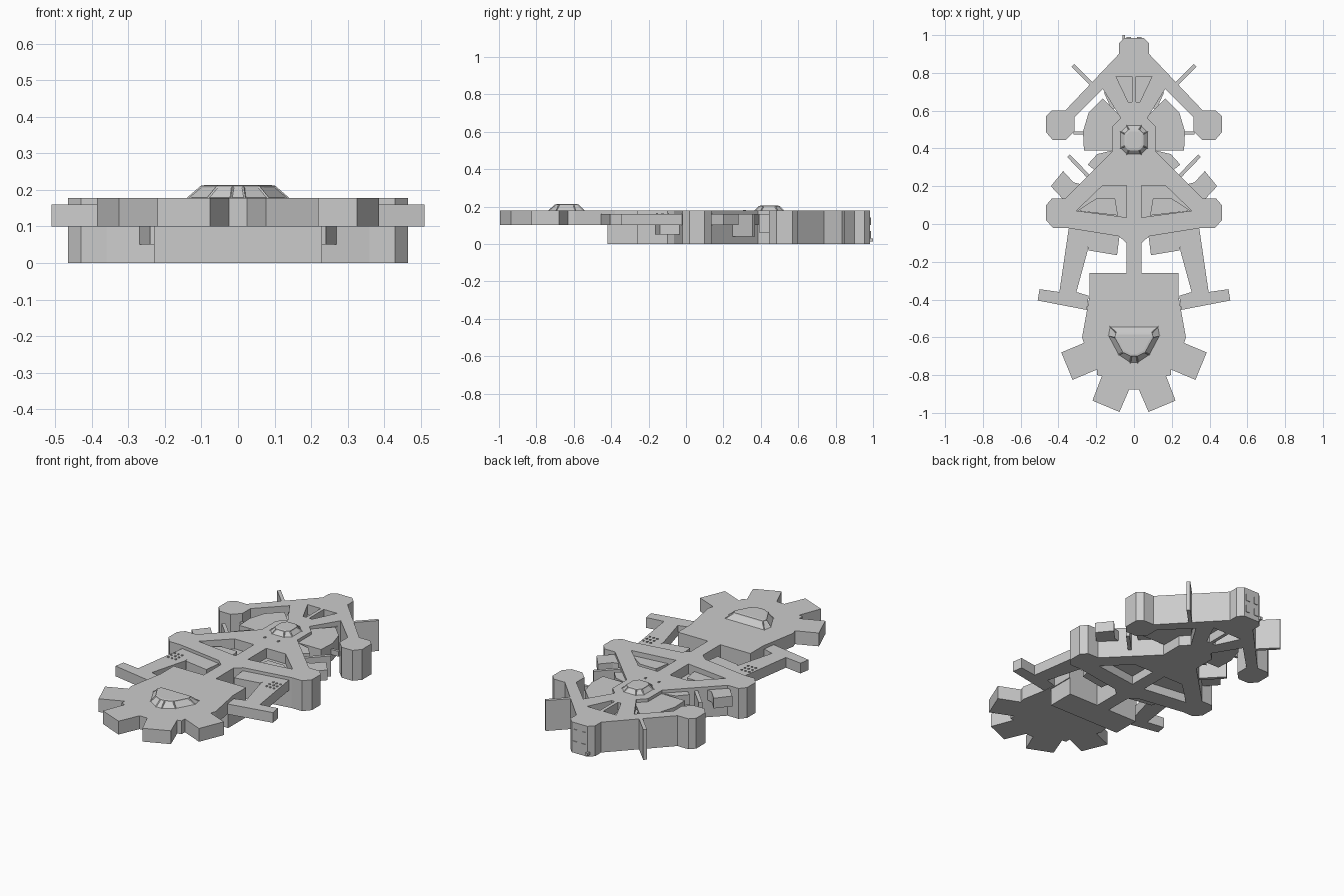
import bpy, bmesh, math

if "Cube" in bpy.data.objects:
    bpy.data.objects.remove(bpy.data.objects["Cube"])

GREY = bpy.data.materials.new("hull_grey")
GREY.diffuse_color = (0.6, 0.6, 0.6, 1)
GREY.use_nodes = True
GREY.node_tree.nodes["Principled BSDF"].inputs["Base Color"].default_value = GREY.diffuse_color
TOP = 0.178   # upper deck height
MID = 0.16    # lower deck height
LOW = 0.10    # underside of the raised parts


def flip(loop):
    return [(-x, y) for x, y in reversed(loop)]


def whole(half):
    """Close a right-hand half outline with its mirror image."""
    return half + flip(half)


def rect(x0, x1, y0, y1):
    return [(x0, y0), (x1, y0), (x1, y1), (x0, y1)]


def bar(a, b, w):
    """Rectangle of width w along the line a-b."""
    dx, dy = b[0] - a[0], b[1] - a[1]
    k = w / 2 / math.hypot(dx, dy)
    nx, ny = -dy * k, dx * k
    return [(a[0] + nx, a[1] + ny), (a[0] - nx, a[1] - ny),
            (b[0] - nx, b[1] - ny), (b[0] + nx, b[1] + ny)]


def plate(name, loops, z0, z1):
    """Extrude filled outlines; inner loops become holes."""
    cu = bpy.data.curves.new(name, 'CURVE')
    cu.dimensions = '2D'
    cu.fill_mode = 'BOTH'
    cu.extrude = (z1 - z0) / 2
    for loop in loops:
        sp = cu.splines.new('POLY')
        sp.points.add(len(loop) - 1)
        for p, (x, y) in zip(sp.points, loop):
            p.co = (x, y, 0, 1)
        sp.use_cyclic_u = True
        sp.use_smooth = False
    cu.materials.append(GREY)
    ob = bpy.data.objects.new(name, cu)
    ob.location.z = (z0 + z1) / 2
    bpy.context.collection.objects.link(ob)
    bpy.ops.object.select_all(action='DESELECT')
    bpy.context.view_layer.objects.active = ob
    ob.select_set(True)
    bpy.ops.object.convert(target='MESH')
    return ob


def pair(name, loop, z0, z1):
    return plate(name, [loop, flip(loop)], z0, z1)


def dome(name, base, upper, z0, z1):
    """Faceted cap with recessed windows on its sloping sides."""
    bm = bmesh.new()
    lo = [bm.verts.new((x, y, z0)) for x, y in base]
    hi = [bm.verts.new((x, y, z1)) for x, y in upper]
    n = len(lo)
    sides = [bm.faces.new((lo[i], lo[(i + 1) % n], hi[(i + 1) % n], hi[i])) for i in range(n)]
    roof = bm.faces.new(hi)
    bm.faces.new(lo[::-1])
    bmesh.ops.recalc_face_normals(bm, faces=bm.faces)
    bmesh.ops.inset_individual(bm, faces=sides, thickness=0.006, depth=-0.003)
    bmesh.ops.inset_individual(bm, faces=[roof], thickness=0.012, depth=0.002)
    me = bpy.data.meshes.new(name)
    bm.to_mesh(me)
    bm.free()
    me.materials.append(GREY)
    bpy.context.collection.objects.link(bpy.data.objects.new(name, me))


# Main truss: rear chevron, hub, middle triangle and spine
frame = whole([(0.05, 0.985), (0.08, 0.955), (0.08, 0.90), (0.365, 0.60), (0.435, 0.60),
               (0.465, 0.57), (0.465, 0.485), (0.43, 0.445), (0.36, 0.445), (0.315, 0.49),
               (0.315, 0.565), (0.165, 0.715), (0.07, 0.56), (0.115, 0.515), (0.115, 0.385),
               (0.365, 0.135), (0.435, 0.135), (0.465, 0.10), (0.465, 0.02), (0.43, -0.02),
               (0.36, -0.02), (0.08, -0.065), (0.04, -0.10), (0.04, -0.30)])
mid_hole = [(0.04, 0.205), (0.165, 0.205), (0.305, 0.07), (0.04, 0.035)]
rear_hole = [(0.01, 0.78), (0.095, 0.78), (0.03, 0.645), (0.01, 0.645)]
plate("main_truss", [frame, mid_hole, flip(mid_hole), rear_hole, flip(rear_hole)], 0, TOP)
pair("middle_recess_floor", mid_hole, 0.05, 0.12)
pair("middle_recess_step", [(0.10, 0.135), (0.20, 0.135), (0.30, 0.07), (0.085, 0.045)], 0.11, 0.15)
pair("rear_recess_floor", rear_hole, 0.05, 0.12)

# Front deck with its ring of square lobes
deck = whole([(0.235, -0.26), (0.235, -0.38), (0.275, -0.60), (0.265, -0.63),
              (0.325, -0.635), (0.385, -0.68), (0.325, -0.825), (0.195, -0.77),
              (0.195, -0.80), (0.17, -0.805), (0.22, -0.935), (0.077, -0.995), (0.025, -0.875)])
# straight outer lobe edge
deck = [p for p in deck if abs(p[0]) != 0.325 or p[1] < -0.7]
plate("front_deck", [deck], LOW, TOP)
plate("underside_block", [rect(-0.23, 0.23, -0.42, -0.26)], 0, LOW)

# Side arms with feet, and the blocks between them and the spine
pair("side_arm", [(0.25, -0.03), (0.345, -0.02), (0.395, -0.36), (0.50, -0.345), (0.51, -0.405),
                  (0.25, -0.455), (0.24, -0.38), (0.305, -0.36), (0.245, -0.14)], LOW, MID)
pair("inner_block", [(0.075, -0.05), (0.09, -0.165), (0.24, -0.14), (0.27, -0.03)], 0.05, MID)

# Rear wing panels and their links to the pods
pair("wing_panel", [(0.05, 0.39), (0.265, 0.39), (0.27, 0.49), (0.24, 0.59), (0.165, 0.665),
                    (0.05, 0.55)], 0.06, MID)
pair("pod_link", rect(0.26, 0.32, 0.475, 0.49), LOW, 0.13)
pair("slat", bar((0.11, 0.61), (0.15, 0.70), 0.02), 0.06, 0.15)

# Boxes and fins along the middle triangle and rear chevron
pair("outer_box", [(0.24, 0.20), (0.34, 0.12), (0.37, 0.125), (0.44, 0.20), (0.375, 0.28), (0.32, 0.22)], LOW, MID)
pair("hub_box", [(0.12, 0.30), (0.19, 0.27), (0.245, 0.315), (0.195, 0.37), (0.11, 0.39)], LOW, MID)
pair("middle_fin", bar((0.22, 0.23), (0.347, 0.362), 0.02), 0.04, MID)
pair("rear_fin", bar((0.21, 0.725), (0.323, 0.84), 0.02), 0, TOP)

# Front bridge dome and hub dome
base = whole([(0.13, -0.54), (0.14, -0.59), (0.085, -0.695), (0.02, -0.738)])
upper = whole([(0.095, -0.575), (0.102, -0.60), (0.058, -0.68), (0.015, -0.70)])
dome("bridge_dome", base, upper, TOP, 0.211)


def octagon(rx, ry, c):
    return whole([(rx - c, 0.445 + ry), (rx, 0.445 + ry - c),
                  (rx, 0.445 - ry + c), (rx - c, 0.445 - ry)])


dome("hub_dome", octagon(0.075, 0.08, 0.035), octagon(0.05, 0.055, 0.022), TOP, 0.203)

# Small fittings: vents on the arms, hub studs, stern ports and stern lamp
vents = [rect(0.29 + 0.024 * i, 0.299 + 0.024 * i, -0.10 - 0.03 * j, -0.091 - 0.03 * j)
         for i in range(3) for j in range(3)]
plate("arm_vents", vents + [flip(v) for v in vents], MID, MID + 0.005)
pair("hub_stud", rect(0.038, 0.048, 0.305, 0.32), TOP, TOP + 0.004)
for z in (0.03, 0.10):
    pair("stern_port", rect(0.015, 0.04, 0.98, 0.989), z, z + 0.04)
plate("stern_lamp", [rect(-0.062, -0.048, 0.975, 1.0)], 0.012, 0.028)
